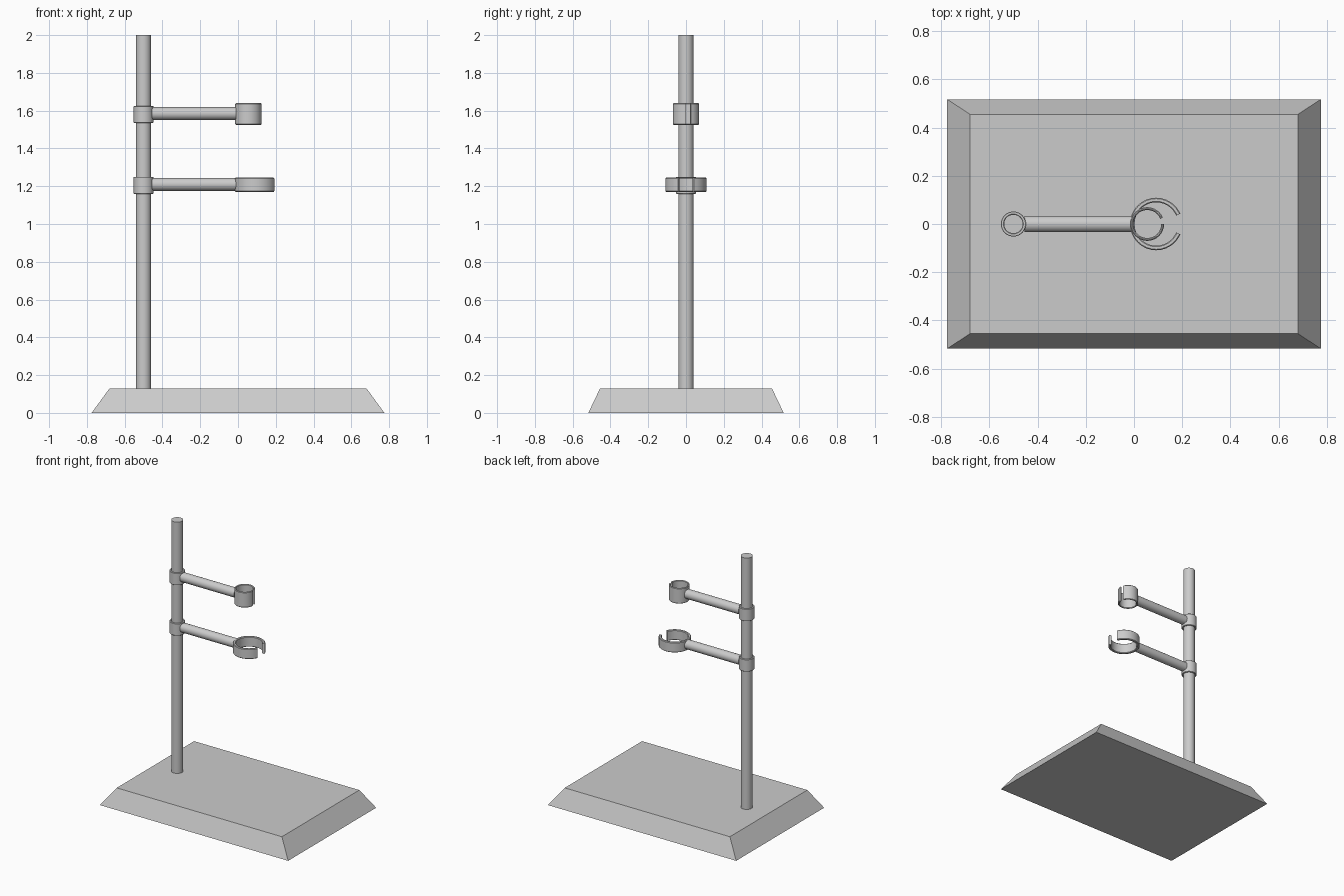
import bpy, bmesh
from math import radians, cos, sin, pi

if "Cube" in bpy.data.objects:
    bpy.data.objects.remove(bpy.data.objects["Cube"])


def finish(bm, name, smooth=True):
    bmesh.ops.recalc_face_normals(bm, faces=bm.faces)
    me = bpy.data.meshes.new(name)
    bm.to_mesh(me)
    bm.free()
    ob = bpy.data.objects.new(name, me)
    bpy.context.collection.objects.link(ob)
    if smooth:
        bpy.ops.object.select_all(action='DESELECT')
        ob.select_set(True)
        bpy.context.view_layer.objects.active = ob
        bpy.ops.object.shade_smooth_by_angle(angle=radians(35))
    return ob


def rod(name, radius, length, loc, along_x=False):
    bm = bmesh.new()
    bmesh.ops.create_cone(bm, cap_ends=True, segments=32, radius1=radius,
                          radius2=radius, depth=length)
    ob = finish(bm, name)
    ob.location = loc
    if along_x:
        ob.rotation_euler = (0, pi / 2, 0)
    return ob


def ring(name, cx, r_in, r_out, z0, z1, a0, a1, steps, c=0.004):
    """Sweep a chamfered wall section around z; a full turn closes itself."""
    section = [(r_in, z0 + c), (r_in + c, z0), (r_out - c, z0), (r_out, z0 + c),
               (r_out, z1 - c), (r_out - c, z1), (r_in + c, z1), (r_in, z1 - c)]
    closed = abs(a1 - a0) >= 360
    bm = bmesh.new()
    loops = []
    for i in range(steps if closed else steps + 1):
        a = radians(a0 + (a1 - a0) * i / steps)
        loops.append([bm.verts.new((cx + r * cos(a), r * sin(a), z)) for r, z in section])
    n = len(section)
    for i in range(steps):
        p, q = loops[i], loops[(i + 1) % len(loops)]
        for k in range(n):
            bm.faces.new((p[k], p[(k + 1) % n], q[(k + 1) % n], q[k]))
    if not closed:
        bm.faces.new(loops[0])
        bm.faces.new(loops[-1])
    return finish(bm, name)


# Base plate with sloping sides
bm = bmesh.new()
bmesh.ops.create_cube(bm, size=2)
for v in bm.verts:
    top = v.co.z > 0
    v.co.x *= 0.68 if top else 0.775
    v.co.y *= 0.455 if top else 0.517
    v.co.z = 0.13 if top else 0
finish(bm, "base", smooth=False)

# Upright pole
POLE_X = -0.5
rod("pole", 0.04, 1.88, (POLE_X, 0, 1.06))

# Collar and arm at each height
for label, z in (("upper", 1.585), ("lower", 1.21)):
    ring(label + "_collar", POLE_X, 0.0395, 0.052, z - 0.05, z + 0.04, 0, 360, 32, 0.002)
    rod(label + "_arm", 0.034, 0.445, (-0.2325, 0, z), along_x=True)

# Open clamp rings
ring("upper_clamp", 0.055, 0.058, 0.07, 1.525, 1.64, 22, 360, 30)
ring("lower_clamp", 0.092, 0.09, 0.109, 1.17, 1.245, 23, 337, 28)
